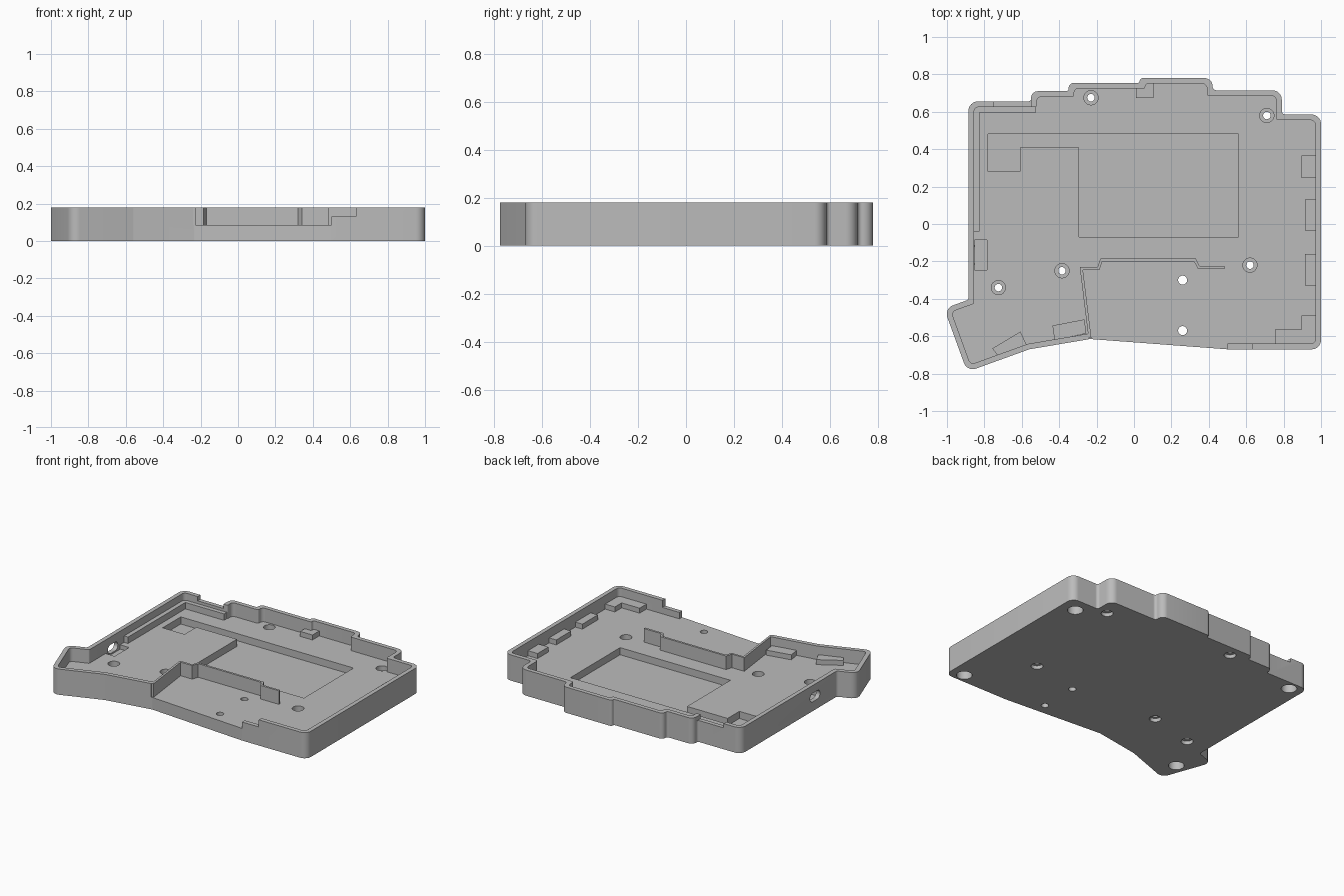
import bpy, bmesh, math
from mathutils import Vector, Matrix

cube = bpy.data.objects.get("Cube")
if cube:
    bpy.data.objects.remove(cube, do_unlink=True)

grey = bpy.data.materials.new("plain grey")
grey.use_nodes = True
GREY = (0.5, 0.5, 0.5, 1)
grey.diffuse_color = GREY
grey.node_tree.nodes["Principled BSDF"].inputs["Base Color"].default_value = GREY

FLOOR, TOP, WALL = 0.085, 0.18, 0.03


def neighbours(pts):
    n = len(pts)
    for i in range(n):
        a, p, b = (Vector(pts[j % n]) for j in (i - 1, i, i + 1))
        yield a, p, b


def inset(pts, d):
    """Mitred inward offset of an anticlockwise outline."""
    out = []
    for a, p, b in neighbours(pts):
        u, v = (p - a).normalized(), (b - p).normalized()
        n1, n2 = Vector((-u.y, u.x)), Vector((-v.y, v.x))
        out.append(p + (n1 + n2) * d / (1 + n1.dot(n2)))
    return out


def fillet(pts, radius, steps=8):
    """Round corners; outer corners get more of a short edge than inner ones."""
    out = []
    for a, p, b in neighbours(pts):
        u, v = a - p, b - p
        turn = math.pi - u.angle(v)
        convex = u.x * v.y - u.y * v.x < 0
        short = min(u.length, v.length)
        r = min(radius, short * 0.65) if convex else min(radius * 0.4, short * 0.3)
        u.normalize()
        v.normalize()
        half = turn / 2
        centre = p + (u + v).normalized() * r / math.cos(half)
        start = p + u * r * math.tan(half) - centre
        sign = 1 if convex else -1
        for k in range(steps + 1):
            out.append(centre + Matrix.Rotation(sign * turn * k / steps, 2) @ start)
    return out


def prism(name, pts, z0, z1, matrix=None):
    bm = bmesh.new()
    face = bm.faces.new([bm.verts.new((p[0], p[1], z0)) for p in pts])
    top = bmesh.ops.extrude_face_region(bm, geom=[face])["geom"]
    moved = [v for v in top if isinstance(v, bmesh.types.BMVert)]
    bmesh.ops.translate(bm, verts=moved, vec=(0, 0, z1 - z0))
    bmesh.ops.recalc_face_normals(bm, faces=bm.faces)
    if matrix:
        bm.transform(matrix)
    mesh = bpy.data.meshes.new(name)
    bm.to_mesh(mesh)
    bm.free()
    mesh.materials.append(grey)
    mesh.shade_smooth()
    mesh.set_sharp_from_angle(angle=math.radians(30))
    obj = bpy.data.objects.new(name, mesh)
    bpy.context.scene.collection.objects.link(obj)
    return obj


def rect(x0, x1, y0, y1):
    return [(x0, y0), (x1, y0), (x1, y1), (x0, y1)]


def disc(x, y, r, n=32):
    return [(x + r * math.cos(math.tau * i / n), y + r * math.sin(math.tau * i / n))
            for i in range(n)]


def cut(pts, z0, z1, matrix=None):
    """Subtract a prism from the tray."""
    tool = prism("cutter", pts, z0, z1, matrix)
    tool.hide_render = True
    mod = tray.modifiers.new("cut", "BOOLEAN")
    mod.operation, mod.solver, mod.object = "DIFFERENCE", "EXACT", tool
    graph = bpy.context.evaluated_depsgraph_get()
    mesh = bpy.data.meshes.new_from_object(tray.evaluated_get(graph))
    tray.modifiers.clear()
    tray.data = mesh
    bpy.data.objects.remove(tool, do_unlink=True)


# Tray: stepped outline, hollowed to the floor
outline = [(0.5, -0.67), (1, -0.67), (1, 0.585), (0.79, 0.585), (0.79, 0.715),
           (0.42, 0.715), (0.42, 0.78), (0.03, 0.78), (0.03, 0.755), (-0.35, 0.755),
           (-0.35, 0.71), (-0.55, 0.71), (-0.55, 0.655), (-0.885, 0.655),
           (-0.885, -0.405), (-1.015, -0.452), (-0.892, -0.79), (-0.56, -0.67),
           (-0.235, -0.615)]
tray = prism("tray", fillet(outline, 0.05), 0, TOP)
cut(fillet(inset(outline, WALL), 0.025), FLOOR, 0.3)

# Open front edge, stepped wall end and lowered back wall
cut([(-0.235, -0.75), (0.5, -0.75), (0.5, -0.6), (-0.245, -0.55)], FLOOR, 0.3)
cut(rect(0.45, 0.63, -0.75, -0.6), 0.13, 0.3)
cut(rect(-0.75, -0.551, 0.6, 0.7), 0.15, 0.3)

# Floor pockets: large bay, cable channel, small bay, socket bay
pocket = [(-0.295, -0.07), (0.56, -0.07), (0.56, 0.48), (-0.78, 0.48),
          (-0.78, 0.28), (-0.61, 0.28), (-0.61, 0.41), (-0.295, 0.41)]
cut(pocket, 0.035, 0.3)
cut(rect(-0.854, -0.785, -0.245, -0.085), 0.055, 0.16)

# Rounded socket opening through the side wall
side = Matrix.Translation((-0.95, -0.165, 0.095)) @ Matrix.Rotation(math.pi / 2, 4, "Y")
cut(fillet(rect(-0.03, 0.03, -0.055, 0.055), 0.029), 0, 0.13, side)

# Screw holes, recessed from both sides
for x, y in [(-0.23, 0.675), (0.71, 0.58), (-0.725, -0.34), (-0.385, -0.25), (0.62, -0.22)]:
    cut(disc(x, y, 0.02), -0.1, 0.3)
    cut(disc(x, y, 0.038), 0.05, 0.12)
    cut(disc(x, y, 0.038), -0.1, 0.025)

# Plain through holes
for y in (-0.3, -0.57):
    cut(disc(0.26, y, 0.024), -0.1, 0.3)

# Foot recesses underneath
for x, y in [(0.9, -0.605), (0.89, 0.48), (-0.79, 0.59), (-0.87, -0.62)]:
    cut(disc(x, y, 0.05), -0.1, 0.06)
tray.data.shade_smooth()
tray.data.set_sharp_from_angle(angle=math.radians(30))

# Thin inner wall following a bent path
path = [(-0.243, -0.61), (-0.29, -0.23), (-0.195, -0.23), (-0.18, -0.185),
        (0.33, -0.185), (0.35, -0.225), (0.485, -0.225)]
loop = path + [(0.485, -0.235), (0.3, -0.5), (-0.2, -0.62)]
inner = inset(loop[::-1], 0.015)[::-1]
inner = inner[:len(path)]
inner[0] = Vector((-0.228, -0.61))
inner[-1] = Vector((0.485, -0.24))
inner[-2] = Vector((0.342, -0.24))
prism("inner_wall", path + inner[::-1], FLOOR - 0.01, TOP)

# Ledges along the side and back walls
prism("side_ledge", rect(-0.86, -0.825, -0.04, 0.63), FLOOR - 0.01, 0.13)
prism("back_ledge", rect(-0.83, -0.525, 0.595, 0.63), FLOOR - 0.01, 0.13)

# Support blocks on the floor
blocks = [rect(0.895, 0.975, 0.245, 0.365), rect(0.915, 0.975, -0.035, 0.13),
          rect(0.915, 0.975, -0.33, -0.16), rect(0.01, 0.105, 0.675, 0.755),
          [(0.755, -0.645), (0.975, -0.645), (0.975, -0.49), (0.895, -0.49),
           (0.895, -0.565), (0.755, -0.565)],
          [(-0.725, -0.71), (-0.575, -0.645), (-0.607, -0.575), (-0.757, -0.665)],
          [(-0.425, -0.62), (-0.255, -0.585), (-0.265, -0.51), (-0.436, -0.543)]]
for i, pts in enumerate(blocks):
    prism(f"support_block_{i + 1}", pts, FLOOR - 0.01, 0.12)
